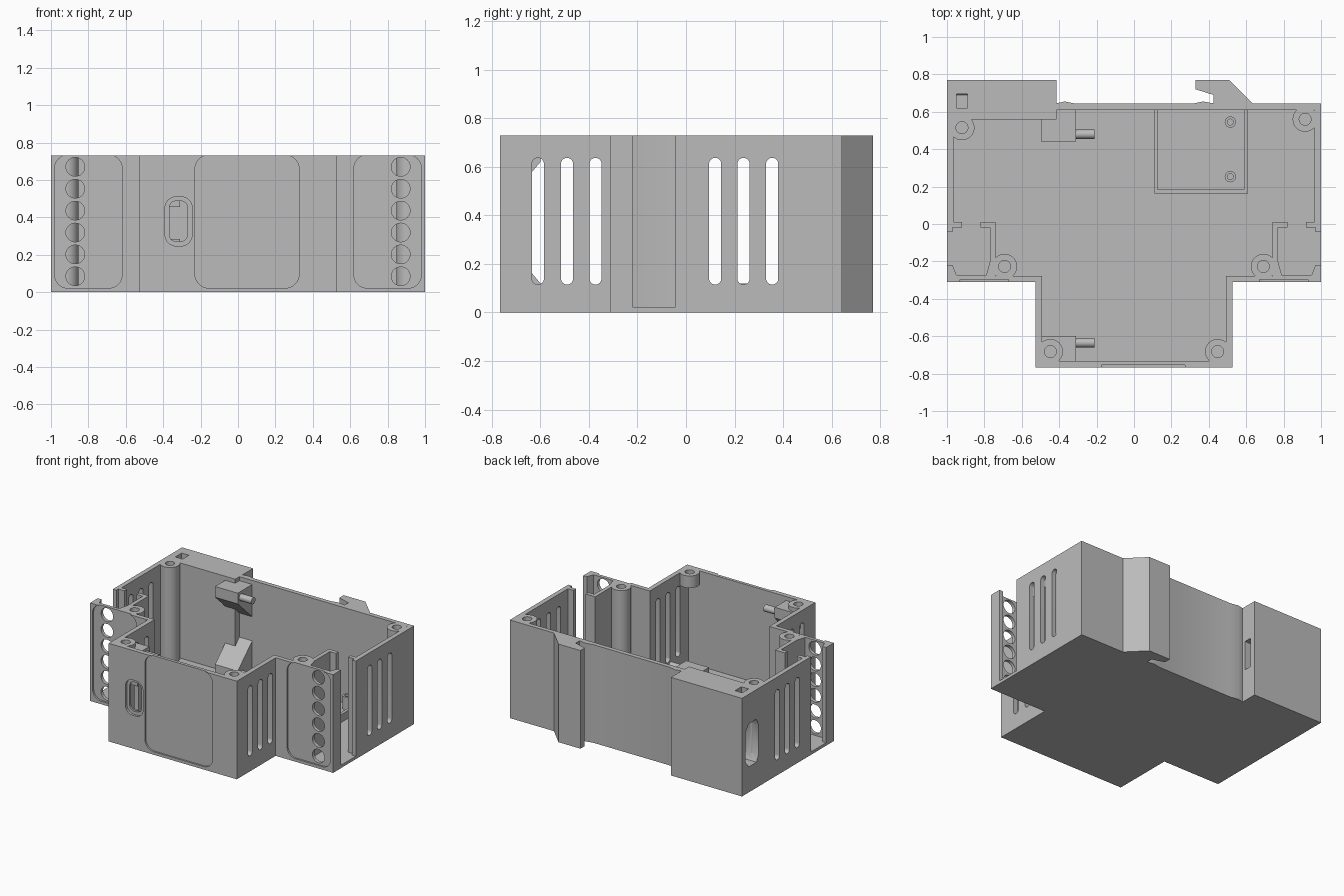
import bpy, bmesh
from math import cos, sin, pi
from mathutils import Vector

cube = bpy.data.objects.get("Cube")
if cube:
    bpy.data.objects.remove(cube, do_unlink=True)

H, FLOOR = 0.73, 0.022
grey = bpy.data.materials.new("light grey plastic")
grey.use_nodes = True
grey.diffuse_color = (0.5, 0.5, 0.5, 1)
grey.node_tree.nodes["Principled BSDF"].inputs["Base Color"].default_value = (0.5, 0.5, 0.5, 1)


def prism(name, pts, lo, hi, axis="z"):
    """Extrude a 2D outline between lo and hi along an axis."""
    place = {"x": lambda u, v, w: (w, u, v),
             "y": lambda u, v, w: (u, w, v),
             "z": lambda u, v, w: (u, v, w)}[axis]
    bm = bmesh.new()
    face = bm.faces.new([bm.verts.new(place(u, v, lo)) for u, v in pts])
    ext = bmesh.ops.extrude_face_region(bm, geom=[face])
    moved = [g for g in ext["geom"] if isinstance(g, bmesh.types.BMVert)]
    bmesh.ops.translate(bm, verts=moved, vec=Vector(place(0, 0, hi - lo)))
    bmesh.ops.recalc_face_normals(bm, faces=bm.faces)
    mesh = bpy.data.meshes.new(name)
    bm.to_mesh(mesh)
    bm.free()
    mesh.materials.append(grey)
    ob = bpy.data.objects.new(name, mesh)
    bpy.context.collection.objects.link(ob)
    return ob


def rect(u0, u1, v0, v1):
    return [(u0, v0), (u1, v0), (u1, v1), (u0, v1)]


def circle(u, v, r, n=32):
    return [(u + r * cos(2 * pi * i / n), v + r * sin(2 * pi * i / n)) for i in range(n)]


def rounded(u0, u1, v0, v1, r, n=8):
    pts = []
    centres = [(u1 - r, v1 - r), (u0 + r, v1 - r), (u0 + r, v0 + r), (u1 - r, v0 + r)]
    for q, (cu, cv) in enumerate(centres):
        for i in range(n + 1):
            a = (q + i / n) * pi / 2
            pts.append((cu + r * cos(a), cv + r * sin(a)))
    return pts


def flip(pts):
    return [(-u, v) for u, v in pts]


def combine(target, tools, operation):
    """Apply each tool to the target, then drop the tools."""
    for tool in tools:
        mod = target.modifiers.new("cut", "BOOLEAN")
        mod.operation, mod.solver, mod.object = operation, "EXACT", tool
        bpy.context.view_layer.update()
        deps = bpy.context.evaluated_depsgraph_get()
        mesh = bpy.data.meshes.new_from_object(target.evaluated_get(deps))
        target.modifiers.clear()
        target.data = mesh
        bpy.data.objects.remove(tool, do_unlink=True)


def smooth(ob):
    bpy.ops.object.select_all(action="DESELECT")
    ob.select_set(True)
    bpy.context.view_layer.objects.active = ob
    bpy.ops.object.shade_smooth_by_angle(angle=0.5)


# Outer shell, with the rail hook and rail bumps in the outline
front = [(1, -0.31), (0.527, -0.31), (0.527, -0.767)]
back = [(-1, 0.77), (-0.415, 0.77), (-0.415, 0.645), (-0.37, 0.655), (-0.31, 0.643),
        (0.31, 0.643), (0.37, 0.655), (0.425, 0.645), (0.425, 0.69), (0.33, 0.72),
        (0.33, 0.77), (0.51, 0.77), (0.637, 0.643), (1, 0.643)]
shell = prism("housing_shell", back + front + flip(front)[::-1], 0, H)

# Main cavity
side = [(0.965, 0.01), (0.74, 0.01), (0.74, -0.277), (0.492, -0.277), (0.492, -0.732)]
cavity = ([(0.965, 0.61)] + side + flip(side)[::-1]
          + [(-0.965, 0.56), (-0.415, 0.56), (-0.415, 0.61)])
cuts = [prism("cavity", cavity, FLOOR, 1)]

# Terminal pockets, their wire gaps, screw openings and label recesses
pocket = [(0.77, -0.02), (0.97, -0.02), (0.97, -0.043), (1.1, -0.043), (1.1, -0.22),
          (0.97, -0.22), (0.95, -0.272), (0.79, -0.272), (0.77, -0.2)]
for s in (1, -1):
    mirror = (lambda p: p) if s > 0 else flip
    cuts.append(prism("pocket", mirror(pocket), FLOOR, 1))
    cuts.append(prism("gap", mirror(rect(0.82, 0.92, -0.05, 0.05)), FLOOR, 1))
    cuts.append(prism("label", mirror(rounded(0.62, 0.98, 0.022, 0.733, 0.07)), -0.4, -0.297, "y"))
    for k in range(6):
        cuts.append(prism("hole", circle(s * 0.87, 0.085 + k * 0.117, 0.05), -0.4, -0.2, "y"))

# Ventilation slots through both sides
for y in (-0.61, -0.49, -0.373, 0.12, 0.237, 0.355):
    cuts.append(prism("slot", rounded(y - 0.025, y + 0.025, 0.115, 0.637, 0.0249), -1.2, 1.2, "x"))

# Front label recess and socket opening
cuts.append(prism("label", rounded(-0.23, 0.327, 0.022, 0.733, 0.075), -0.9, -0.755, "y"))
cuts.append(prism("socket_rim", rounded(-0.39, -0.245, 0.247, 0.51, 0.06), -0.9, -0.75, "y"))
cuts.append(prism("socket", rounded(-0.367, -0.27, 0.272, 0.487, 0.035), -0.9, -0.7, "y"))

# Channel for the rail clip in the rear block
clip = [(0.6, 0.19), (0.69, 0.19), (0.73, 0.24), (0.73, 0.46),
        (0.69, 0.51), (0.6, 0.51), (0.575, 0.46), (0.575, 0.24)]
cuts.append(prism("clip_mouth", clip, -1.2, -0.85, "x"))
cuts.append(prism("clip_channel", rect(0.67, 0.73, 0.24, 0.46), -0.9, -0.3, "x"))
cuts.append(prism("clip_window", rect(-0.95, -0.89, 0.62, 0.695), 0.4, 1))
combine(shell, cuts, "DIFFERENCE")

# Screw posts: tall ones reach the floor, front ones hang in the corners
posts = [(-0.92, 0.515, 0.01), (0.915, 0.56, 0.01), (0.692, -0.227, 0.01),
         (-0.692, -0.227, 0.01), (0.447, -0.682, 0.64), (-0.447, -0.682, 0.64)]
combine(shell, [prism("post", circle(x, y, 0.067), z, H) for x, y, z in posts], "UNION")
combine(shell, [prism("bore", circle(x, y, 0.032, 24), 0.55, 1) for x, y, z in posts], "DIFFERENCE")
smooth(shell)

# Low tray on the floor with two screw bosses
tray = prism("floor_tray_wall", rect(0.11, 0.61, 0.163, 0.615), 0.015, 0.08)
combine(tray, [prism("tray_inner", rect(0.125, 0.587, 0.185, 0.7), 0, 1)], "DIFFERENCE")
for name, y in (("rear_tray_boss", 0.545), ("front_tray_boss", 0.253)):
    boss = prism(name, circle(0.515, y, 0.03, 24), 0.015, 0.12)
    combine(boss, [prism("bore", circle(0.515, y, 0.016, 16), 0.05, 1)], "DIFFERENCE")
    smooth(boss)

# Wedge-backed pin holders on the rear and front walls, top and bottom
for name, wall, tip, pin_y in (("rear", 0.615, 0.44, 0.48), ("front", -0.737, -0.6, -0.635)):
    for level, z, d in (("upper", 0.655, 1), ("lower", 0.085, -1)):
        profile = [(wall, z + 0.045 * d), (tip, z + 0.045 * d), (tip, z - 0.035 * d),
                   (wall, z - 0.2 * d)]
        prism(f"{name}_{level}_pin_holder", profile, -0.497, -0.31, "x")
        smooth(prism(f"{name}_{level}_pin", circle(pin_y, z, 0.025, 24), -0.32, -0.21, "x"))
